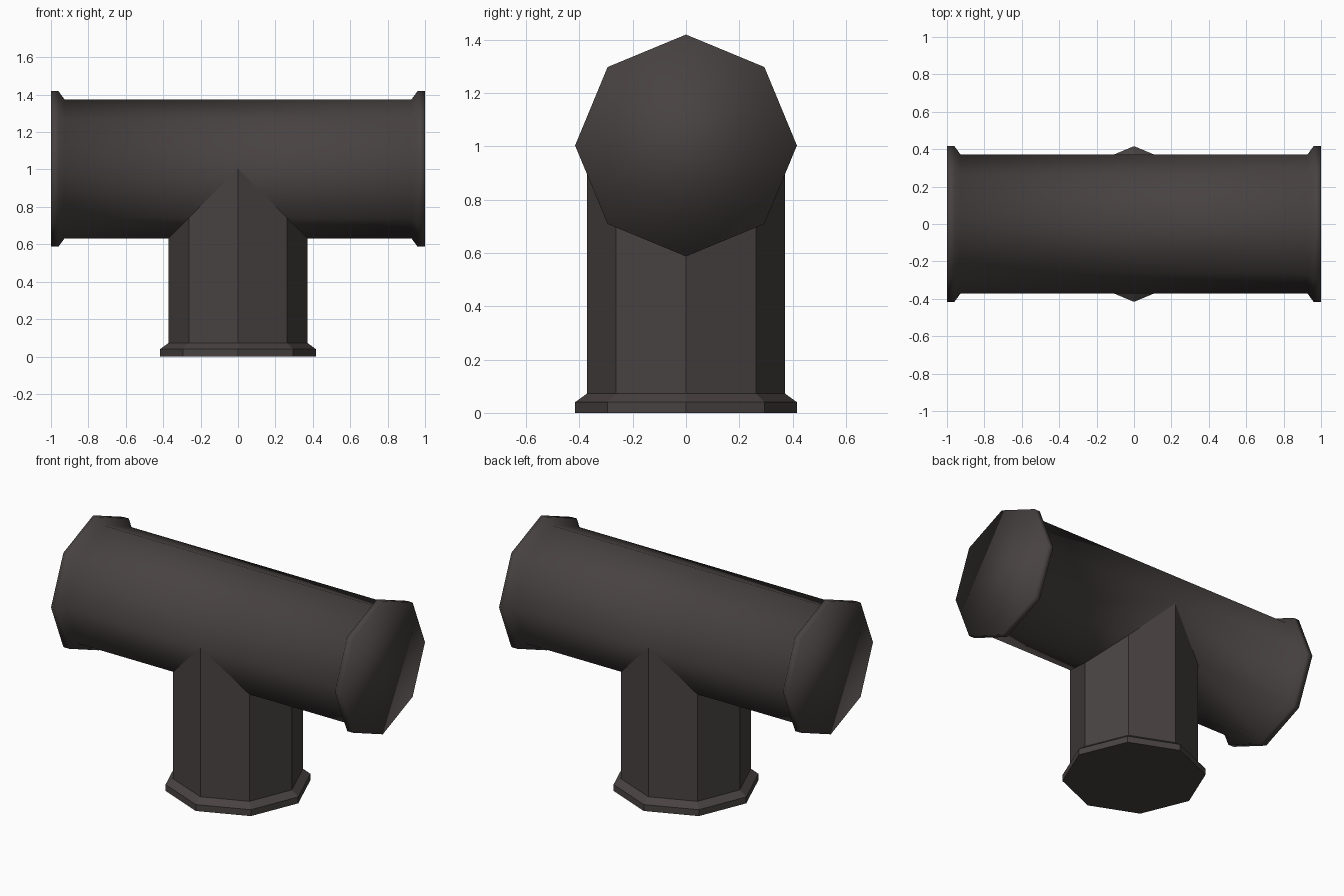
import bpy
import bmesh
import math
from mathutils import Vector

if "Cube" in bpy.data.objects:
    bpy.data.objects.remove(bpy.data.objects["Cube"])

R_PIPE, R_RIM = 0.372, 0.416
CENTRE = Vector((0, 0, 1.003))
bm = bmesh.new()


def arm(direction, side, smooth, length):
    """One octagonal arm, mitred at the centre, with a rim and a closed end."""
    # each ring is (distance from centre, radius); None marks the mitred joint
    profile = [(None, R_PIPE), (length - 0.072, R_PIPE),
               (length - 0.04, R_RIM), (length, R_RIM)]
    rings = []
    for dist, r in profile:
        ring = []
        for i in range(8):
            a = i * math.pi / 4
            u, v = r * math.cos(a), r * math.sin(a)
            # horizontal arms meet each other above and the stem below
            d = dist
            if d is None:
                d = abs(u) if direction.z else max(0.0, -u)
            ring.append(bm.verts.new(CENTRE + direction * d + side * u + Vector((0, v, 0))))
        rings.append(ring)
    for a, b in zip(rings, rings[1:]):
        for i in range(8):
            j = (i + 1) % 8
            bm.faces.new((a[i], a[j], b[j], b[i])).smooth = smooth
    bm.faces.new(rings[-1]).smooth = smooth


# two horizontal arms and the faceted stem
X, Z = Vector((1, 0, 0)), Vector((0, 0, 1))
arm(X, Z, True, 1.0)
arm(-X, Z, True, 1.0)
arm(-Z, X, False, CENTRE.z)

# weld the joint
bmesh.ops.remove_doubles(bm, verts=bm.verts, dist=0.001)
bmesh.ops.dissolve_degenerate(bm, edges=bm.edges, dist=0.0001)
bmesh.ops.recalc_face_normals(bm, faces=bm.faces)

mesh = bpy.data.meshes.new("pipe_tee")
bm.to_mesh(mesh)
bm.free()
pipe = bpy.data.objects.new("pipe_tee", mesh)
bpy.context.collection.objects.link(pipe)

mat = bpy.data.materials.new("dark warm grey")
mat.diffuse_color = (0.064, 0.055, 0.053, 1)
mat.use_nodes = True
mat.node_tree.nodes["Principled BSDF"].inputs["Base Color"].default_value = mat.diffuse_color
mesh.materials.append(mat)
